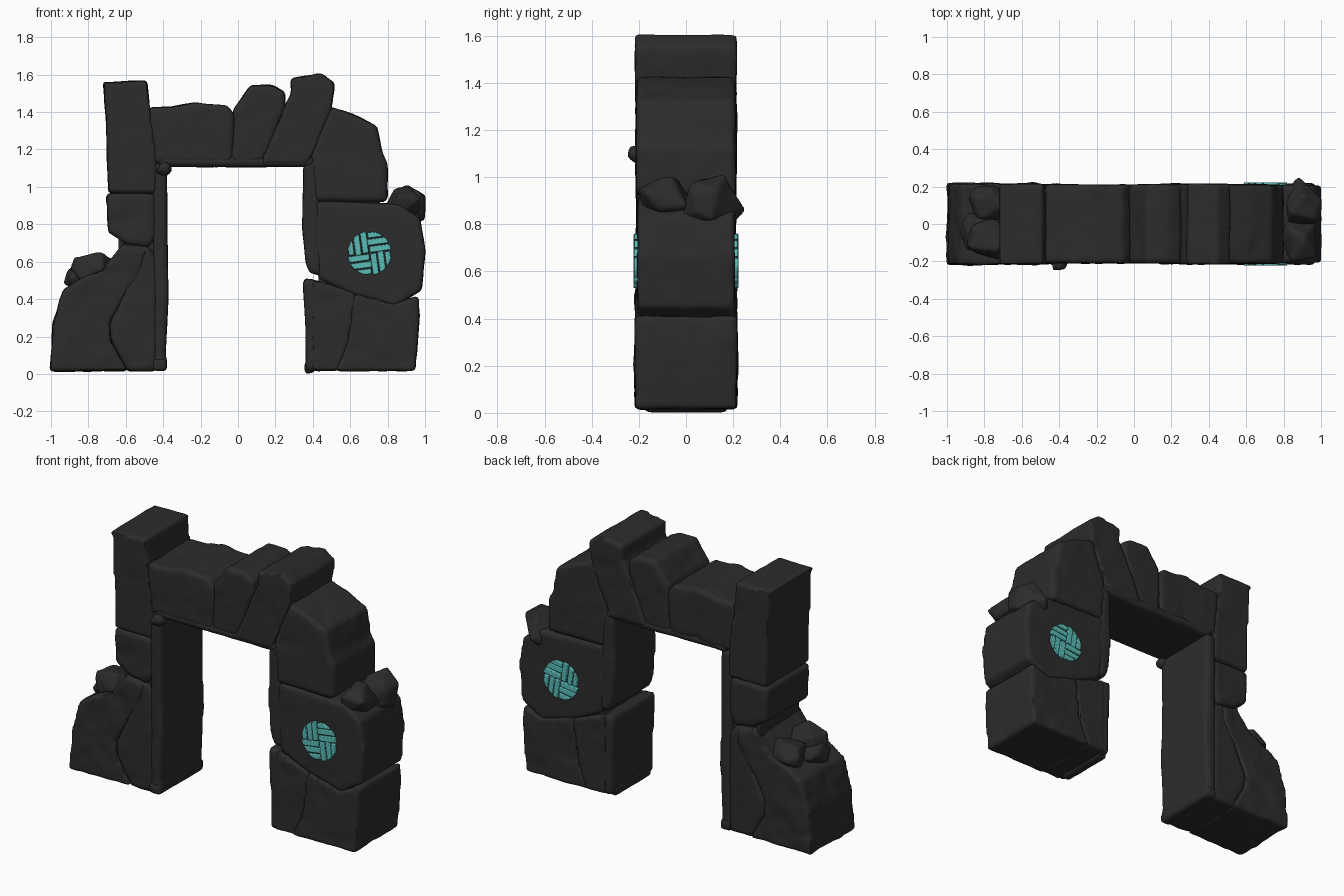
import bpy, bmesh, math, random
from mathutils import Vector, noise

if "Cube" in bpy.data.objects:
    bpy.data.objects.remove(bpy.data.objects["Cube"])


def material(name, rgb):
    m = bpy.data.materials.new(name)
    m.diffuse_color = (*rgb, 1)
    m.use_nodes = True
    m.node_tree.nodes["Principled BSDF"].inputs["Base Color"].default_value = m.diffuse_color
    return m


STONE = material("dark stone", (0.025, 0.025, 0.025))
TEAL = material("teal inlay", (0.10, 0.50, 0.47))


def make_object(name, bm, mat):
    bmesh.ops.recalc_face_normals(bm, faces=bm.faces[:])
    me = bpy.data.meshes.new(name)
    bm.to_mesh(me)
    bm.free()
    me.materials.append(mat)
    ob = bpy.data.objects.new(name, me)
    bpy.context.collection.objects.link(ob)
    return ob


def prism(bm, outline, y0, y1):
    """Extrude an x-z outline from y0 to y1."""
    a = [bm.verts.new((x, y0, z)) for x, z in outline]
    b = [bm.verts.new((x, y1, z)) for x, z in outline]
    n = len(a)
    bm.faces.new(a)
    bm.faces.new(b[::-1])
    for i in range(n):
        j = (i + 1) % n
        bm.faces.new((a[i], b[i], b[j], a[j]))


def weather(ob, amount, voxel=0.014, rounds=3):
    """Round the edges and roughen the faces like worn, hewn rock."""
    bpy.ops.object.select_all(action='DESELECT')
    bpy.context.view_layer.objects.active = ob
    ob.select_set(True)
    m = ob.modifiers.new("remesh", 'REMESH')
    m.mode, m.voxel_size = 'VOXEL', voxel
    s = ob.modifiers.new("smooth", 'SMOOTH')
    s.factor, s.iterations = 0.5, rounds
    for mod in ("remesh", "smooth"):
        bpy.ops.object.modifier_apply(modifier=mod)
    shift = Vector((len(ob.name) * 1.7, ob.data.vertices[0].co.x * 5, 0))
    moves = []
    for v in ob.data.vertices:
        p = v.co + shift
        d = 0.6 * noise.noise(p * 5) + 0.4 * noise.noise(p * 14)
        dent = max(0, noise.noise(p * 8 + Vector((9, 3, 5))) - 0.3)
        moves.append(v.normal * (0.004 + amount * d - amount * 1.5 * dent))
    for v, mv in zip(ob.data.vertices, moves):
        v.co += mv
    bpy.ops.object.shade_smooth_by_angle(angle=math.radians(50))


def stone(name, outline, depth=0.207, amount=0.008):
    bm = bmesh.new()
    prism(bm, outline, -depth, depth)
    weather(make_object(name, bm, STONE), amount)


def chunk(name, lo, hi, seed):
    """Angular broken rock filling the box lo..hi."""
    rnd = random.Random(seed)
    pts = [Vector([rnd.uniform(-1, 1) for _ in range(3)]).normalized() for _ in range(16)]
    mn = [min(p[i] for p in pts) for i in range(3)]
    mx = [max(p[i] for p in pts) for i in range(3)]
    bm = bmesh.new()
    for p in pts:
        bm.verts.new([lo[i] + (p[i] - mn[i]) / (mx[i] - mn[i]) * (hi[i] - lo[i]) for i in range(3)])
    res = bmesh.ops.convex_hull(bm, input=bm.verts[:])
    bmesh.ops.delete(bm, geom=list({g for g in res["geom_interior"]}), context='VERTS')
    weather(make_object(name, bm, STONE), 0.006, 0.011, 1)


# left pillar
stone("left_top_block", [(-.715, 1.555), (-.49, 1.566), (-.475, 1.42), (-.435, 1.13), (-.44, .968),
                         (-.69, .968), (-.70, 1.3)], 0.21, 0.005)
stone("left_middle_block", [(-.70, .962), (-.445, .962), (-.445, .74), (-.48, .68), (-.60, .70), (-.69, .76)], 0.208)
stone("left_lower_inner_block", [(-.62, .69), (-.48, .675), (-.435, .62), (-.435, .02), (-.59, .02), (-.675, .18),
                                 (-.682, .27), (-.61, .42), (-.62, .55)], 0.208)
stone("left_lower_outer_block", [(-1, .02), (-.985, .265), (-.93, .45), (-.86, .49), (-.72, .56), (-.61, .69),
                                 (-.50, .66), (-.52, .55), (-.615, .415), (-.687, .27), (-.68, .18), (-.593, .02)], 0.213, 0.014)
stone("left_inner_lining", [(-.45, .02), (-.385, .02), (-.385, .08), (-.392, .1), (-.375, .42), (-.383, .8),
                            (-.385, 1.12), (-.45, 1.12)], 0.208, 0.004)
stone("left_lining_foot", [(-.45, .02), (-.385, .02), (-.385, .08), (-.45, .08)], 0.215, 0.004)
chunk("left_lining_chip", (-.44, -.245, 1.06), (-.355, -.17, 1.135), 4)

# lintel
stone("lintel_left_block", [(-.475, 1.42), (-.37, 1.42), (-.23, 1.447), (-.06, 1.43), (-.025, 1.385), (-.03, 1.13), (-.45, 1.13)])
stone("lintel_middle_block", [(-.022, 1.41), (.07, 1.54), (.18, 1.54), (.25, 1.505), (.245, 1.41), (.13, 1.13), (-.03, 1.13)])
stone("lintel_slanted_block", [(.285, 1.575), (.445, 1.603), (.512, 1.55), (.495, 1.41), (.395, 1.17), (.36, 1.12),
                               (.125, 1.13), (.245, 1.41), (.29, 1.5)], 0.212)
stone("lintel_lining", [(-.42, 1.11), (.40, 1.11), (.40, 1.16), (-.42, 1.16)], 0.209, 0.004)

# right pillar
stone("right_upper_block", [(.49, 1.425), (.61, 1.385), (.74, 1.325), (.77, 1.175), (.795, 1.12), (.795, .925),
                            (.415, .925), (.395, 1.18)])
stone("right_inner_lining", [(.355, 1.12), (.43, 1.16), (.44, .53), (.385, .545), (.365, .6), (.348, .77)], 0.205, 0.004)
stone("right_emblem_block", [(.415, .92), (.86, .905), (.97, .83), (.998, .665), (.978, .45), (.84, .365),
                             (.62, .425), (.435, .515), (.405, .7)], 0.203, 0.005)
stone("right_lower_inner_block", [(.405, .50), (.625, .428), (.588, .16), (.53, .02), (.405, .02)], 0.21)
stone("right_lower_outer_block", [(.622, .428), (.835, .37), (.962, .415), (.965, .3), (.945, .02), (.528, .02), (.586, .16)], 0.212)
stone("right_lower_lining", [(.35, .505), (.42, .50), (.42, .02), (.365, .02), (.365, .25)], 0.208, 0.004)
stone("right_foot_chip", [(.36, 0), (.41, .015), (.41, .06), (.36, .06)], 0.17, 0.002)

# hidden cores so no daylight shows through the joints
for label, x0, x1, z0, z1 in (("left", -.64, -.42, .06, 1.38), ("lintel", -.46, .45, 1.15, 1.36),
                              ("right", .43, .76, .06, 1.24)):
    bm = bmesh.new()
    prism(bm, [(x0, z0), (x1, z0), (x1, z1), (x0, z1)], -.185, .185)
    make_object(label + "_core", bm, STONE)

# fallen rubble lodged on the pillars
chunk("left_rubble_front", (-.89, -.19, .48), (-.67, .03, .65), 1)
chunk("left_rubble_side", (-.93, -.14, .44), (-.79, .06, .58), 2)
chunk("left_rubble_back", (-.88, .02, .46), (-.66, .20, .63), 3)
chunk("right_rubble_front", (.79, -.20, .85), (.97, .03, 1.0), 7)
chunk("right_rubble_back", (.80, -.01, .80), (1.0, .25, 1.01), 8)


# woven round emblem, front and back: four quarters of parallel bars, each turned a right angle
def emblem(name, side):
    bm = bmesh.new()
    cx, cz, r, gap, tilt = 0.703, 0.645, 0.118, 0.025, math.radians(8)
    for q in range(4):
        a = q * math.pi / 2 + tilt
        for i in range(3):
            v0, v1 = i * 0.33 + gap, min((i + 1) * 0.33, 0.96) - gap
            shape = [(gap - 0.05 * (i == 1), v0)]
            for k in range(5):
                v = v0 + (v1 - v0) * k / 4
                shape.append((math.sqrt(1 - v * v), v))
            shape.append((gap - 0.05 * (i == 1), v1))
            pts = [(cx + r * (u * math.cos(a) - v * math.sin(a)),
                    cz + r * (u * math.sin(a) + v * math.cos(a))) for u, v in shape]
            prism(bm, pts, side * 0.19, side * (0.222 - 0.004 * (i == 1)))
    ob = make_object(name, bm, TEAL)
    b = ob.modifiers.new("bevel", 'BEVEL')
    b.width, b.segments = 0.005, 2
    bpy.ops.object.select_all(action='DESELECT')
    bpy.context.view_layer.objects.active = ob
    ob.select_set(True)
    bpy.ops.object.shade_smooth_by_angle(angle=math.radians(40))


emblem("front_emblem", -1)
emblem("back_emblem", 1)
